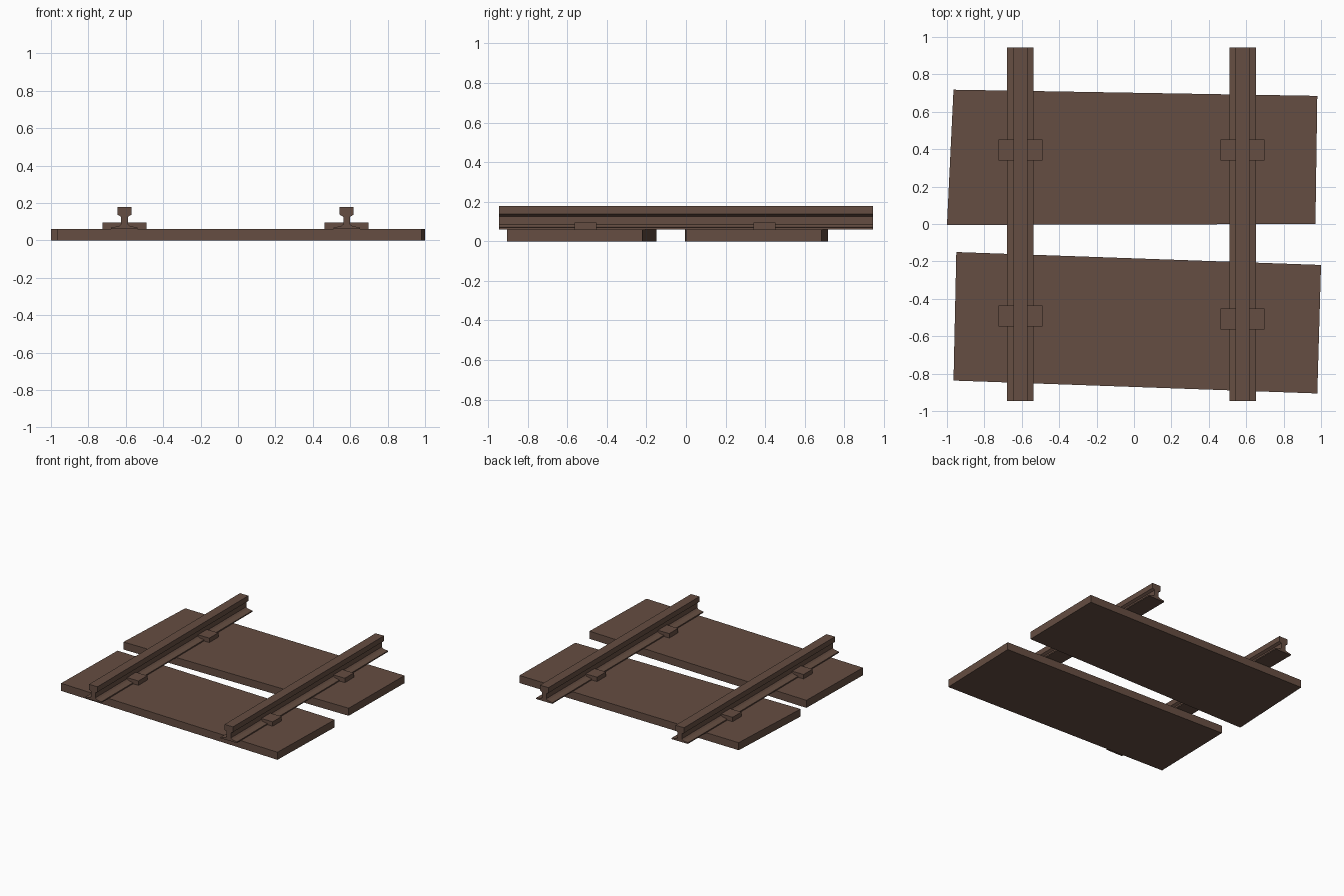
import bpy
import bmesh

cube = bpy.data.objects.get("Cube")
if cube:
    bpy.data.objects.remove(cube, do_unlink=True)

# One rusty brown for everything
brown = bpy.data.materials.new("rusty brown")
brown.use_nodes = True
colour = (0.13, 0.075, 0.054, 1)
brown.diffuse_color = colour
brown.node_tree.nodes["Principled BSDF"].inputs["Base Color"].default_value = colour


def prism(name, outline, depth):
    """Extrude a flat outline along the depth vector."""
    bm = bmesh.new()
    face = bm.faces.new([bm.verts.new(p) for p in outline])
    result = bmesh.ops.extrude_face_region(bm, geom=[face], use_keep_orig=True)
    moved = [v for v in result["geom"] if isinstance(v, bmesh.types.BMVert)]
    bmesh.ops.translate(bm, verts=moved, vec=depth)
    bmesh.ops.recalc_face_normals(bm, faces=bm.faces)
    mesh = bpy.data.meshes.new(name)
    bm.to_mesh(mesh)
    bm.free()
    mesh.materials.append(brown)
    obj = bpy.data.objects.new(name, mesh)
    bpy.context.collection.objects.link(obj)
    return obj


# Slightly skewed wooden sleepers
PLANK_TOP = 0.06
sleepers = {
    "back_sleeper": [(-1, -0.005), (0.97, 0), (0.98, 0.685), (-0.965, 0.718)],
    "front_sleeper": [(-0.965, -0.837), (0.98, -0.906), (1, -0.219), (-0.95, -0.15)],
}
for name, corners in sleepers.items():
    prism(name, [(x, y, 0) for x, y in corners], (0, 0, PLANK_TOP))

# Rail half section: foot, web and head
half = [(0.071, 0.06), (0.071, 0.069), (0.03, 0.076), (0.018, 0.086),
        (0.018, 0.126), (0.037, 0.137), (0.037, 0.179)]
section = half + [(-x, z) for x, z in reversed(half)]
LENGTH = 1.89

# Rails with a clip block on each sleeper
for side, rail_x, front_y in (("right", -0.607, -0.492), ("left", 0.581, -0.508)):
    prism(side + "_rail", [(rail_x + x, -LENGTH / 2, z) for x, z in section],
          (0, LENGTH, 0))
    for place, y in (("front", front_y), ("back", 0.396)):
        base = [(rail_x + sx * 0.118, y + sy * 0.056, PLANK_TOP)
                for sx, sy in ((-1, -1), (1, -1), (1, 1), (-1, 1))]
        prism(f"{place}_{side}_clip", base, (0, 0, 0.035))
